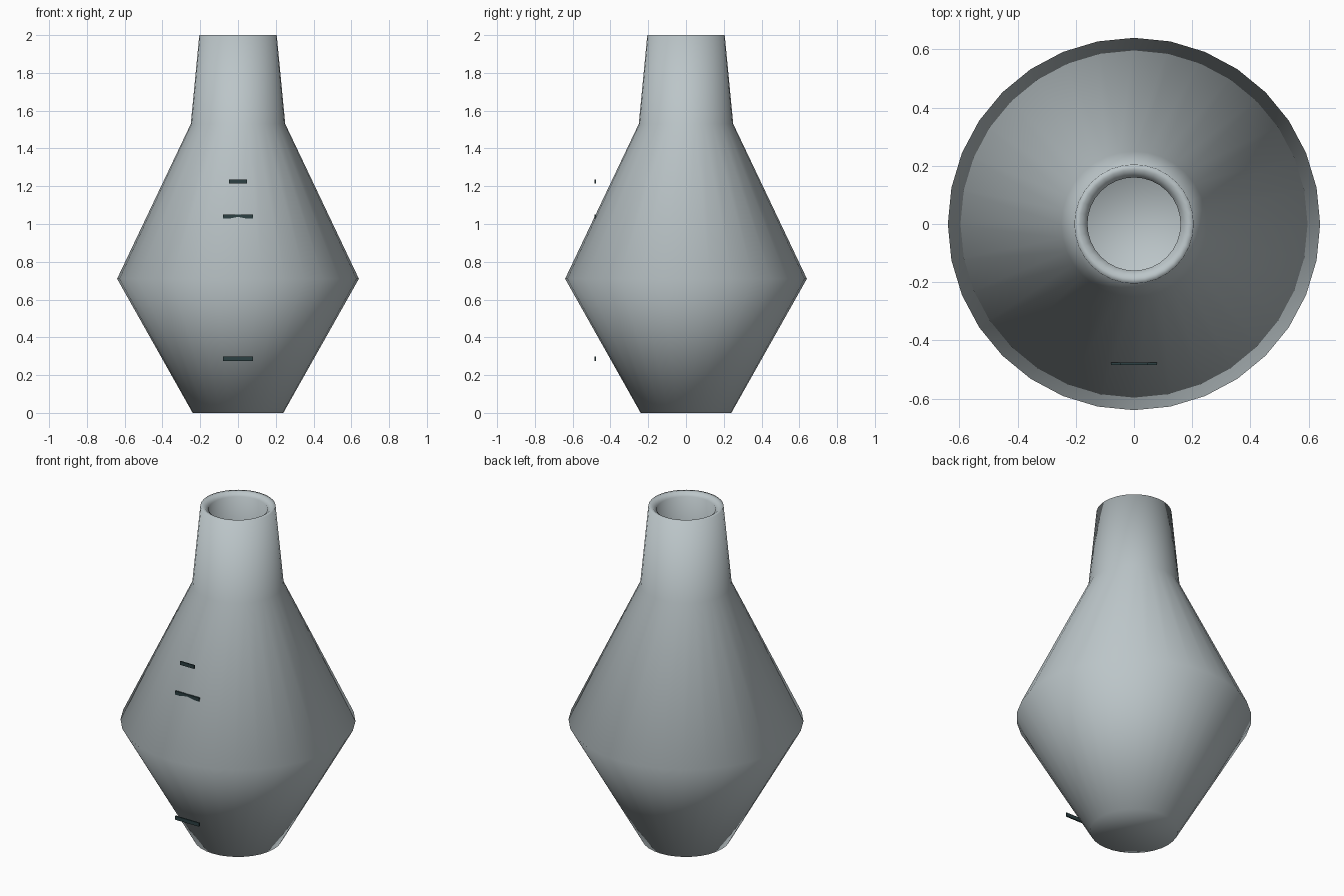
import bpy, bmesh, math

if "Cube" in bpy.data.objects:
    bpy.data.objects.remove(bpy.data.objects["Cube"])


def material(name, rgb):
    m = bpy.data.materials.new(name)
    m.diffuse_color = (*rgb, 1.0)
    m.use_nodes = True
    m.node_tree.nodes["Principled BSDF"].inputs["Base Color"].default_value = m.diffuse_color
    return m


grey = material("pale grey glaze", (0.50, 0.56, 0.58))
dark = material("dark slate", (0.025, 0.05, 0.055))


def add_object(name, bm, mat, smooth):
    bmesh.ops.recalc_face_normals(bm, faces=bm.faces[:])
    for f in bm.faces:
        f.smooth = smooth
    me = bpy.data.meshes.new(name)
    bm.to_mesh(me)
    bm.free()
    me.materials.append(mat)
    ob = bpy.data.objects.new(name, me)
    bpy.context.collection.objects.link(ob)
    return ob


def lathe(name, profile, mat, sides=32):
    bm = bmesh.new()
    rings = []
    for r, z in profile:
        rings.append([bm.verts.new((r * math.cos(2 * math.pi * i / sides),
                                    r * math.sin(2 * math.pi * i / sides), z))
                      for i in range(sides)])
    for a, b in zip(rings, rings[1:]):
        for i in range(sides):
            j = (i + 1) % sides
            bm.faces.new((a[i], a[j], b[j], b[i]))
    # close the base and the inner floor
    bm.faces.new(rings[0])
    bm.faces.new(rings[-1])
    return add_object(name, bm, mat, True)


def plate(name, width, z, height):
    bm = bmesh.new()
    bmesh.ops.create_cube(bm, size=1)
    for v in bm.verts:
        v.co = (v.co.x * width, v.co.y * 0.008 - 0.48, v.co.z * height + z)
    return add_object(name, bm, dark, False)


# Hollow vase: outer wall, rounded lip, inner wall
lathe("vase_body", [
    (0.24, 0.0), (0.64, 0.71), (0.25, 1.53), (0.205, 2.0),
    (0.185, 2.0), (0.16, 1.98),
    (0.205, 1.52), (0.59, 0.71), (0.21, 0.04)], grey)

# Thin dark bars on the front
plate("upper_bar", 0.095, 1.226, 0.021)
plate("middle_bar", 0.158, 1.039, 0.022)
plate("lower_bar", 0.158, 0.287, 0.022)
